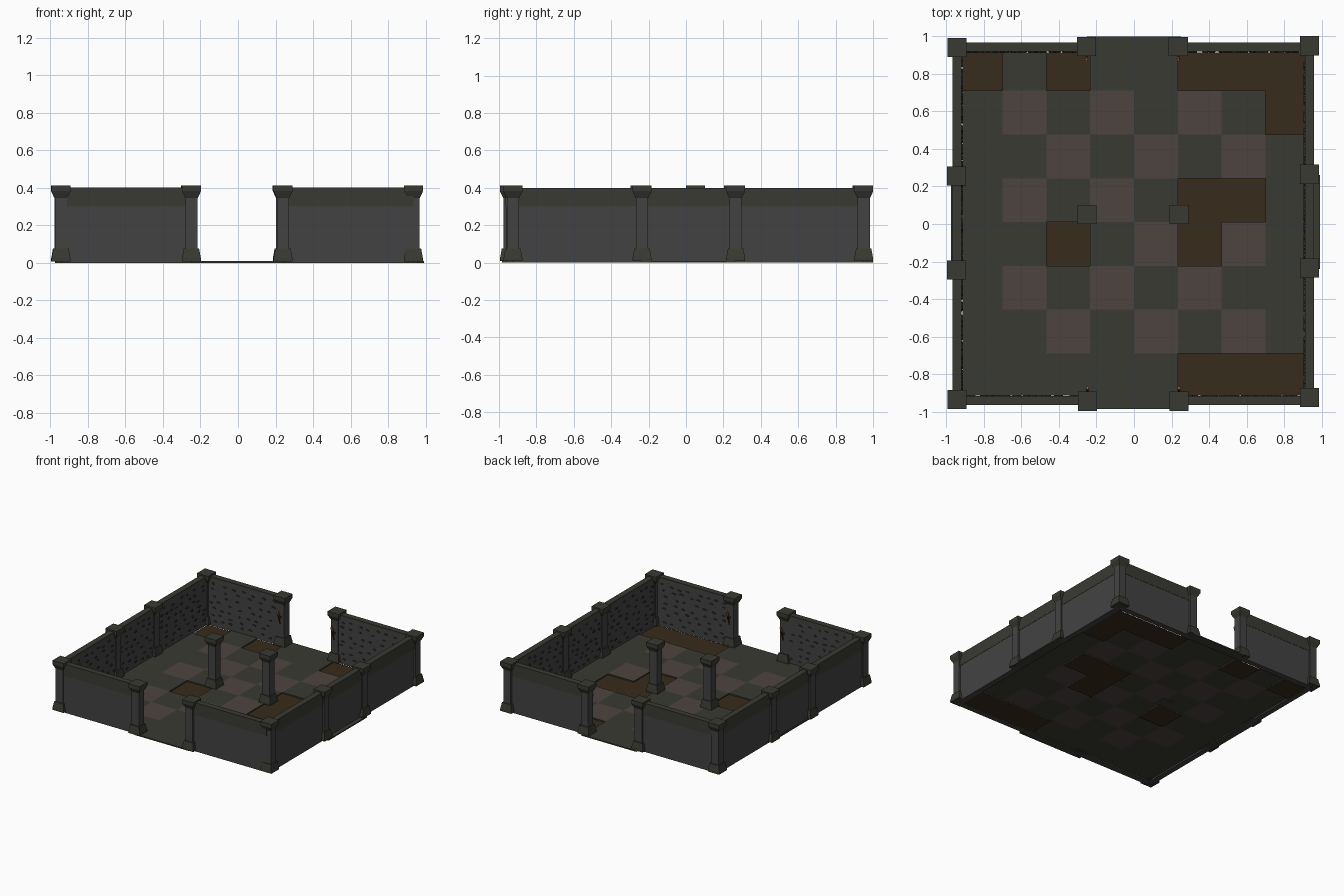
import bpy, bmesh, math, random
from mathutils import Vector, Matrix

if "Cube" in bpy.data.objects:
    bpy.data.objects.remove(bpy.data.objects["Cube"])

random.seed(4)


def mat(name, r, g, b):
    m = bpy.data.materials.new(name)
    m.diffuse_color = (r, g, b, 1)
    m.use_nodes = True
    m.node_tree.nodes["Principled BSDF"].inputs["Base Color"].default_value = m.diffuse_color
    return m


WALL = mat("wall_grey", .055, .055, .056)
OLIVE = mat("olive_stone", .042, .042, .033)
PINK = mat("pink_tile", .075, .057, .051)
DIRT = mat("dirt", .038, .024, .011)
STONE = mat("dark_stone", .03, .03, .031)
WOOD = mat("torch_wood", .05, .028, .013)
EMBER = mat("ember", .4, .12, .03)


def finish(name, bm, *mats):
    me = bpy.data.meshes.new(name)
    bm.to_mesh(me)
    bm.free()
    for m in mats:
        me.materials.append(m)
    ob = bpy.data.objects.new(name, me)
    bpy.context.collection.objects.link(ob)
    return ob


def add_box(bm, x0, x1, y0, y1, z0, z1, mi=0):
    m = Matrix.Translation(((x0 + x1) / 2, (y0 + y1) / 2, (z0 + z1) / 2))
    r = bmesh.ops.create_cube(bm, size=1, matrix=m @ Matrix.Diagonal((x1 - x0, y1 - y0, z1 - z0, 1)))
    for f in {f for v in r["verts"] for f in v.link_faces}:
        f.material_index = mi


# Floor: one stepped sheet of tiles with sunken dirt patches
xs = [-.915] + [-.7 + i * .2333 for i in range(7)] + [.91]
ys = [.915] + [.71 - i * .2333 for i in range(7)] + [-.915]
pits = {(0, 0), (2, 0), (5, 0), (6, 0), (7, 0), (7, 1), (5, 3), (6, 3),
        (2, 4), (5, 4), (5, 7), (6, 7), (7, 7)}
TOP, LOW = .01, .0
bm = bmesh.new()


def quad(pts, mi):
    f = bm.faces.new([bm.verts.new(p) for p in pts])
    f.material_index = mi


def level(i, j):
    return LOW if (i, j) in pits else TOP


for i in range(8):
    for j in range(8):
        x0, x1, y0, y1, z = xs[i], xs[i + 1], ys[j + 1], ys[j], level(i, j)
        inner = 0 < i < 7 and 0 < j < 7
        mi = 2 if z == LOW else (1 if inner and (i + j) % 2 == 0 else 0)
        quad([(x0, y0, z), (x1, y0, z), (x1, y1, z), (x0, y1, z)], mi)
        if i < 7 and level(i + 1, j) != z:
            quad([(x1, y0, LOW), (x1, y1, LOW), (x1, y1, TOP), (x1, y0, TOP)], 0)
        if j < 7 and level(i, j + 1) != z:
            quad([(x0, y0, LOW), (x1, y0, LOW), (x1, y0, TOP), (x0, y0, TOP)], 0)
finish("tile_floor", bm, OLIVE, PINK, DIRT)

# Threshold slabs at the middle of each side
for name, b in {"back": (-.25, .25, .915, 1.0), "front": (-.25, .25, -.985, -.915),
                "right": (.91, .99, -.24, .26), "left": (-.975, -.915, -.24, .26)}.items():
    bm = bmesh.new()
    add_box(bm, *b, 0, TOP)
    finish(name + "_threshold", bm, OLIVE)


# Walls: grey body, olive coping, olive band on the outer face, rough stones inside
def wall(name, start, end, inward, thick=.046):
    a, b, n = Vector((*start, 0)), Vector((*end, 0)), Vector((*inward, 0))
    c = a - n * thick

    def slab(bm, p, q, z0, z1, mi):
        add_box(bm, min(p.x, q.x), max(p.x, q.x), min(p.y, q.y), max(p.y, q.y), z0, z1, mi)

    bm = bmesh.new()
    slab(bm, c, b, .0, .39, 0)
    slab(bm, c, b, .39, .4, 1)
    slab(bm, c, b - n * (thick + .002), .3, .4, 1)
    finish(name, bm, WALL, OLIVE)

    bm = bmesh.new()
    d = (b - a).normalized()
    length = (b - a).length
    for row in range(7):
        t = random.uniform(.05, .1)
        while t < length - .06:
            w, h = random.uniform(.012, .022), random.uniform(.006, .011)
            p = a + d * t + Vector((0, 0, .045 + row * .05 + random.uniform(-.012, .012)))
            ring = []
            for off, s in ((-.002, 1), (.006, .65)):
                ring.append([bm.verts.new(p + n * off + d * (w * s * math.cos(k * math.pi / 3))
                             + Vector((0, 0, h * s * math.sin(k * math.pi / 3)))) for k in range(6)])
            bm.faces.new(ring[1])
            for k in range(6):
                bm.faces.new((ring[0][k - 1], ring[0][k], ring[1][k], ring[1][k - 1]))
            t += random.uniform(.06, .12)
    bmesh.ops.recalc_face_normals(bm, faces=bm.faces)
    finish(name + "_stones", bm, STONE)


wall("left_wall", (-.918, -.94), (-.918, .94), (1, 0))
wall("right_wall", (.91, -.93), (.91, .95), (-1, 0))
for side, x0, x1 in (("left", -.94, -.25), ("right", .24, .935)):
    wall("front_%s_wall" % side, (x0, -.916), (x1, -.916), (0, 1))
    wall("back_%s_wall" % side, (x0, .918), (x1, .918), (0, -1))


# Pillars: square profile with flared base and cap
profile = [(.051, .008), (.05, .025), (.041, .075), (.033, .075), (.033, .345),
           (.036, .35), (.051, .382), (.051, .412)]


def pillar(name, x, y):
    bm = bmesh.new()
    rings = [[bm.verts.new((x + sx * r, y + sy * r, z))
              for sx, sy in ((-1, -1), (1, -1), (1, 1), (-1, 1))] for r, z in profile]
    bm.faces.new(rings[0][::-1])
    bm.faces.new(rings[-1])
    for i in range(len(rings) - 1):
        for k in range(4):
            f = bm.faces.new((rings[i][k - 1], rings[i][k], rings[i + 1][k], rings[i + 1][k - 1]))
            f.material_index = 1 if i == 3 else 0
    bm.faces.ensure_lookup_table()
    finish(name, bm, OLIVE, WALL)


spots = {"corner": [(-.943, .94), (.935, .95), (-.943, -.935), (.935, -.925)],
         "door": [(-.253, .946), (.236, .946), (-.248, -.944), (.24, -.944)],
         "side": [(-.945, .255), (-.945, -.245), (.935, .265), (.935, -.235)],
         "inner": [(-.25, .05), (.24, .05)]}
for kind, places in spots.items():
    for i, (x, y) in enumerate(places):
        pillar("%s_pillar_%d" % (kind, i + 1), x, y)

# Torches leaning out from the inner faces of the door pillars
for i, (x, y) in enumerate(spots["door"]):
    s = -1 if y > 0 else 1
    bm = bmesh.new()
    add_box(bm, x - .007, x + .007, *sorted((y + s * .03, y + s * .052)), .235, .25)
    base = Matrix.Translation((x, y + s * .057, .25)) @ Matrix.Rotation(-s * .25, 4, 'X')
    for z, h, r0, r1, mi in ((-.02, .09, .004, .008, 0), (.04, .03, .01, .008, 1)):
        r = bmesh.ops.create_cone(bm, cap_ends=True, segments=6, radius1=r0, radius2=r1, depth=h,
                                  matrix=base @ Matrix.Translation((0, 0, z)))
        for f in {f for v in r["verts"] for f in v.link_faces}:
            f.material_index = mi
    finish("torch_%d" % (i + 1), bm, WOOD, EMBER)
